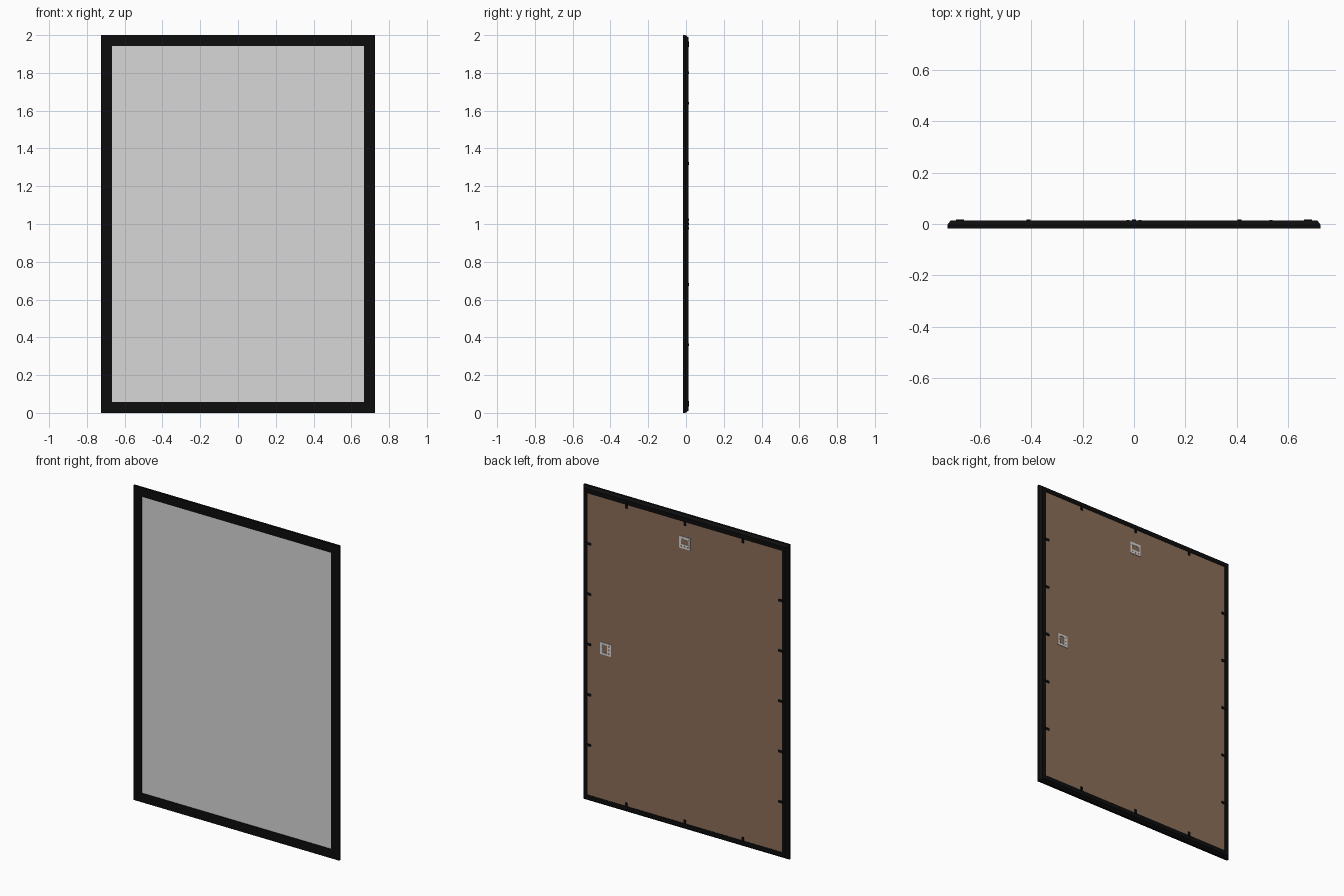
import bpy, bmesh, math
from mathutils import Matrix, Vector

if "Cube" in bpy.data.objects:
    bpy.data.objects.remove(bpy.data.objects["Cube"])

W, H = 0.725, 2.0        # half width, height


def material(name, rgb):
    m = bpy.data.materials.new(name)
    m.diffuse_color = (*rgb, 1)
    m.use_nodes = True
    m.node_tree.nodes["Principled BSDF"].inputs["Base Color"].default_value = m.diffuse_color
    return m


BLACK = material("black_lacquer", (0.004, 0.004, 0.004))
GREY = material("grey_print", (0.68, 0.68, 0.68))
BROWN = material("brown_board", (0.26, 0.155, 0.098))
METAL = material("light_metal", (0.7, 0.7, 0.7))


def finish(name, bm, mat):
    bmesh.ops.recalc_face_normals(bm, faces=bm.faces[:])
    me = bpy.data.meshes.new(name)
    bm.to_mesh(me)
    bm.free()
    me.materials.append(mat)
    ob = bpy.data.objects.new(name, me)
    bpy.context.collection.objects.link(ob)
    return ob


def add_box(bm, x0, x1, y0, y1, z0, z1):
    m = Matrix.Translation(((x0 + x1) / 2, (y0 + y1) / 2, (z0 + z1) / 2))
    m = m @ Matrix.Diagonal((x1 - x0, y1 - y0, z1 - z0, 1))
    bmesh.ops.create_cube(bm, size=1, matrix=m)


def prism(bm, pts, y0, y1):
    a = [bm.verts.new((x, y0, z)) for x, z in pts]
    b = [bm.verts.new((x, y1, z)) for x, z in pts]
    bm.faces.new(a)
    bm.faces.new(b[::-1])
    for i in range(len(pts)):
        j = (i + 1) % len(pts)
        bm.faces.new((a[i], a[j], b[j], b[i]))


# Mitred frame: (inset from outer edge, y) profile swept round four corners
profile = [(0, -0.017), (0, -0.003), (0.013, 0.0145), (0.041, 0.0145),
           (0.041, -0.010), (0.057, -0.010), (0.057, -0.017)]
bm = bmesh.new()
rings = []
for sx, sz in ((-1, -1), (1, -1), (1, 1), (-1, 1)):
    rings.append([bm.verts.new((sx * (W - d), y, H / 2 + sz * (H / 2 - d)))
                  for d, y in profile])
n = len(profile)
for c in range(4):
    r, s = rings[c], rings[(c + 1) % 4]
    for i in range(n):
        j = (i + 1) % n
        bm.faces.new((r[i], r[j], s[j], s[i]))
finish("frame", bm, BLACK)

# Picture sheet at the front, backing board behind it
bm = bmesh.new()
add_box(bm, -W + 0.042, W - 0.042, -0.012, -0.008, 0.042, H - 0.042)
for v in bm.verts:      # fit the sheet into the front opening
    if v.co.y < -0.01:
        v.co.x = math.copysign(W - 0.057, v.co.x)
        v.co.z = 0.057 if v.co.z < 1 else H - 0.057
finish("picture_sheet", bm, GREY)
bm = bmesh.new()
add_box(bm, -W + 0.041, W - 0.041, -0.008, 0.0115, 0.041, H - 0.041)
finish("backing_board", bm, BROWN)

# Retaining tabs along the inside of the back lip
bm = bmesh.new()
for s in (-1, 1):
    for i in range(-2, 3):
        z = 1.0 + i * 0.32
        add_box(bm, *sorted((s * 0.692, s * 0.661)), 0.0115, 0.017, z - 0.007, z + 0.007)
    for i in (-1, 0, 1):
        x, zc = i * 0.41, 1 + s * 0.9515
        add_box(bm, x - 0.007, x + 0.007, 0.0115, 0.017, zc - 0.0155, zc + 0.0155)
finish("retaining_tabs", bm, BLACK)


# Saw-tooth hangers: open loop with teeth above a riveted strip
def hanger(name, x, z, angle):
    place = Matrix.Translation((x, 0, z)) @ Matrix.Rotation(angle, 4, 'Y')
    y0, y1 = 0.0115, 0.0145
    bm = bmesh.new()
    add_box(bm, -0.038, 0.038, y0, y1, -0.038, -0.010)
    add_box(bm, -0.038, 0.038, y0, y1, 0.026, 0.038)
    for s in (-1, 1):
        add_box(bm, s * 0.032 - 0.006, s * 0.032 + 0.006, y0, y1, -0.010, 0.026)
    for i in range(5):
        c = (i - 2) * 0.0104
        prism(bm, [(c - 0.0052, 0.026), (c + 0.0052, 0.026), (c, 0.017)], y0, y1)
    finish(name, bm, METAL).matrix_world = place
    # holes in the strip
    bm = bmesh.new()
    for i in (-1, 0, 1):
        m = Matrix.Translation((i * 0.023, y1, -0.024)) @ Matrix.Rotation(math.pi / 2, 4, 'X')
        bmesh.ops.create_cone(bm, cap_ends=True, segments=12, radius1=0.006,
                              radius2=0.006, depth=0.0008, matrix=m)
    finish(name + "_holes", bm, BROWN).matrix_world = place


hanger("top_hanger", 0, 1.825, 0)
hanger("side_hanger", 0.557, 1.0, math.pi / 2)
